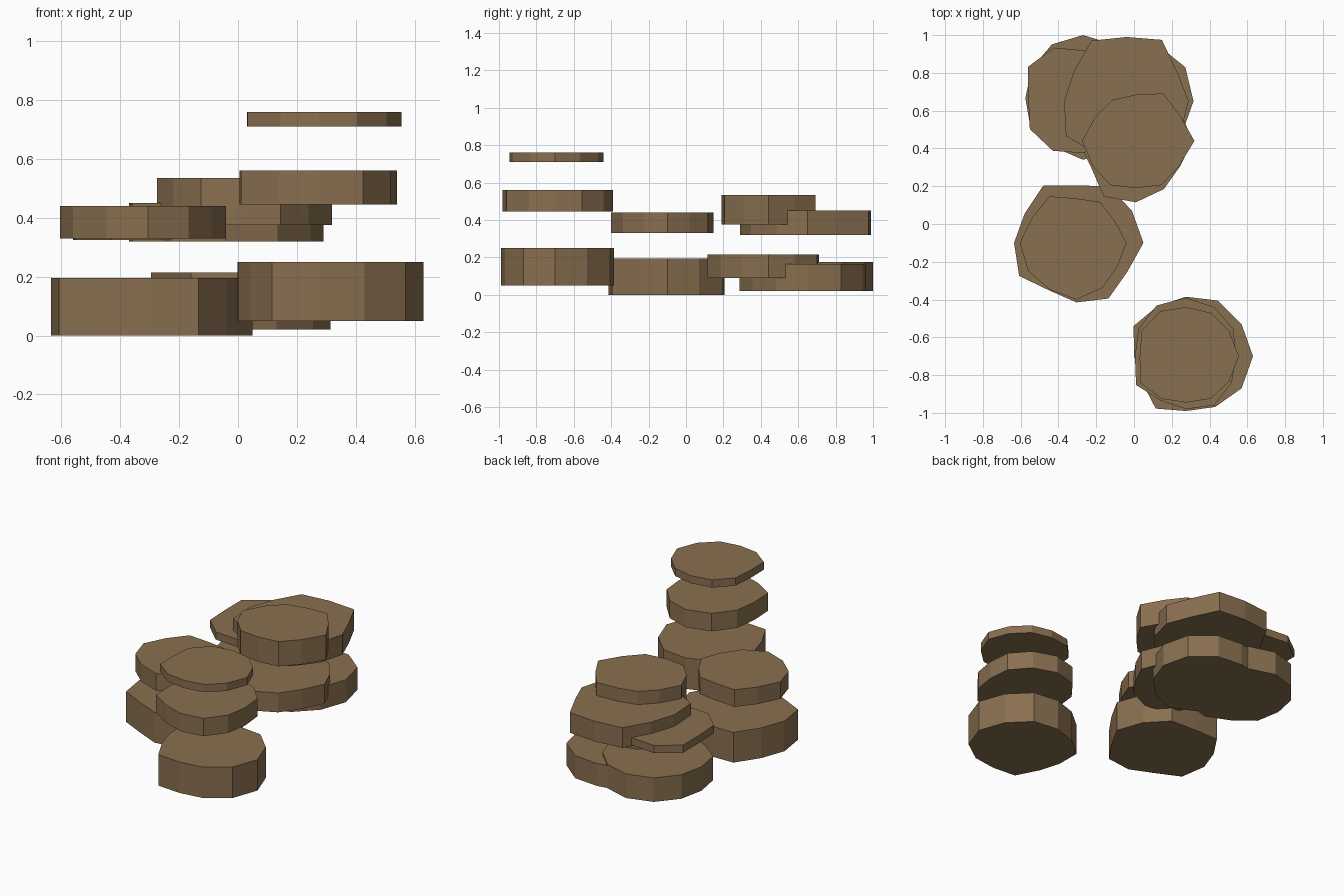
import bpy
import bmesh
from math import cos, sin, tau

default_cube = bpy.data.objects.get("Cube")
if default_cube:
    bpy.data.objects.remove(default_cube, do_unlink=True)

# One earthy brown for every slab
brown = bpy.data.materials.new("earth_brown")
brown.use_nodes = True
colour = (0.25, 0.16, 0.08, 1)
brown.diffuse_color = colour
shader = next(n for n in brown.node_tree.nodes if n.type == "BSDF_PRINCIPLED")
shader.inputs["Base Color"].default_value = colour


def slab(name, centre, bottom, top, radii):
    """Flat-shaded irregular disc: evenly spaced rim corners, radii in hundredths."""
    bm = bmesh.new()
    rim = []
    for i, radius in enumerate(radii):
        angle = tau * i / len(radii)
        rim.append(bm.verts.new((
            centre[0] + radius / 100 * cos(angle),
            centre[1] + radius / 100 * sin(angle),
            bottom,
        )))
    base = bm.faces.new(rim)
    extruded = bmesh.ops.extrude_face_region(bm, geom=[base], use_keep_orig=True)
    raised = [v for v in extruded["geom"] if isinstance(v, bmesh.types.BMVert)]
    bmesh.ops.translate(bm, verts=raised, vec=(0, 0, top - bottom))
    bmesh.ops.recalc_face_normals(bm, faces=bm.faces)
    mesh = bpy.data.meshes.new(name)
    bm.to_mesh(mesh)
    bm.free()
    mesh.materials.append(brown)
    slab_object = bpy.data.objects.new(name, mesh)
    bpy.context.collection.objects.link(slab_object)
    return slab_object


# Front stack of three slabs
front = (0.275, -0.7)
slab("front_lower_slab", front, 0.05, 0.25,
     [35.5, 34, 34, 31.5, 30.5, 32, 27.5, 27, 32, 29, 31, 34])
slab("front_middle_slab", front, 0.445, 0.56,
     [26.5, 29, 30, 31, 31, 29, 27, 30.5, 27, 28, 30, 28])
slab("front_upper_slab", front, 0.71, 0.76,
     [28, 26.5, 26.5, 26, 27.5, 27, 24.5, 28, 26, 24.5, 26, 26.5])

# Right stack of two slabs
right = (-0.305, -0.1)
slab("right_lower_slab", right, 0, 0.195,
     [35.5, 34, 34.5, 30.5, 35, 31.5, 33, 35, 29, 31.5, 34, 31])
slab("right_upper_slab", right, 0.33, 0.44,
     [26.5, 23.5, 25, 23.5, 28.5, 27, 30, 29.5, 28.5, 30, 27.5, 25])

# Back cluster: three overlapping pairs
inner = (0.01, 0.44)
slab("inner_lower_slab", inner, 0.09, 0.215,
     [30, 28, 30, 27, 28, 28, 30.5, 27.5, 34, 32.5, 29.5, 27])
slab("inner_upper_slab", inner, 0.375, 0.535,
     [31, 27, 29, 24.5, 25, 25, 28.5, 26.5, 27, 25, 27, 26.5])

middle = (-0.04, 0.65)
slab("back_lower_slab", middle, 0.02, 0.165,
     [35.5, 36, 34, 31, 32, 33, 33, 33, 33, 36.5, 34, 34])
slab("back_upper_slab", middle, 0.32, 0.45,
     [33, 31, 37.5, 34, 37, 32, 33, 37, 32, 36, 35, 33])

corner = (-0.27, 0.665)
slab("corner_lower_slab", corner, 0.02, 0.175,
     [34, 33, 33, 33.5, 33, 31.5, 30.5, 32, 30, 32.5, 32, 33])
slab("corner_upper_slab", corner, 0.325, 0.375,
     [28, 28, 28, 25.5, 31, 33.5, 29, 32.5, 32, 29, 28, 28])
